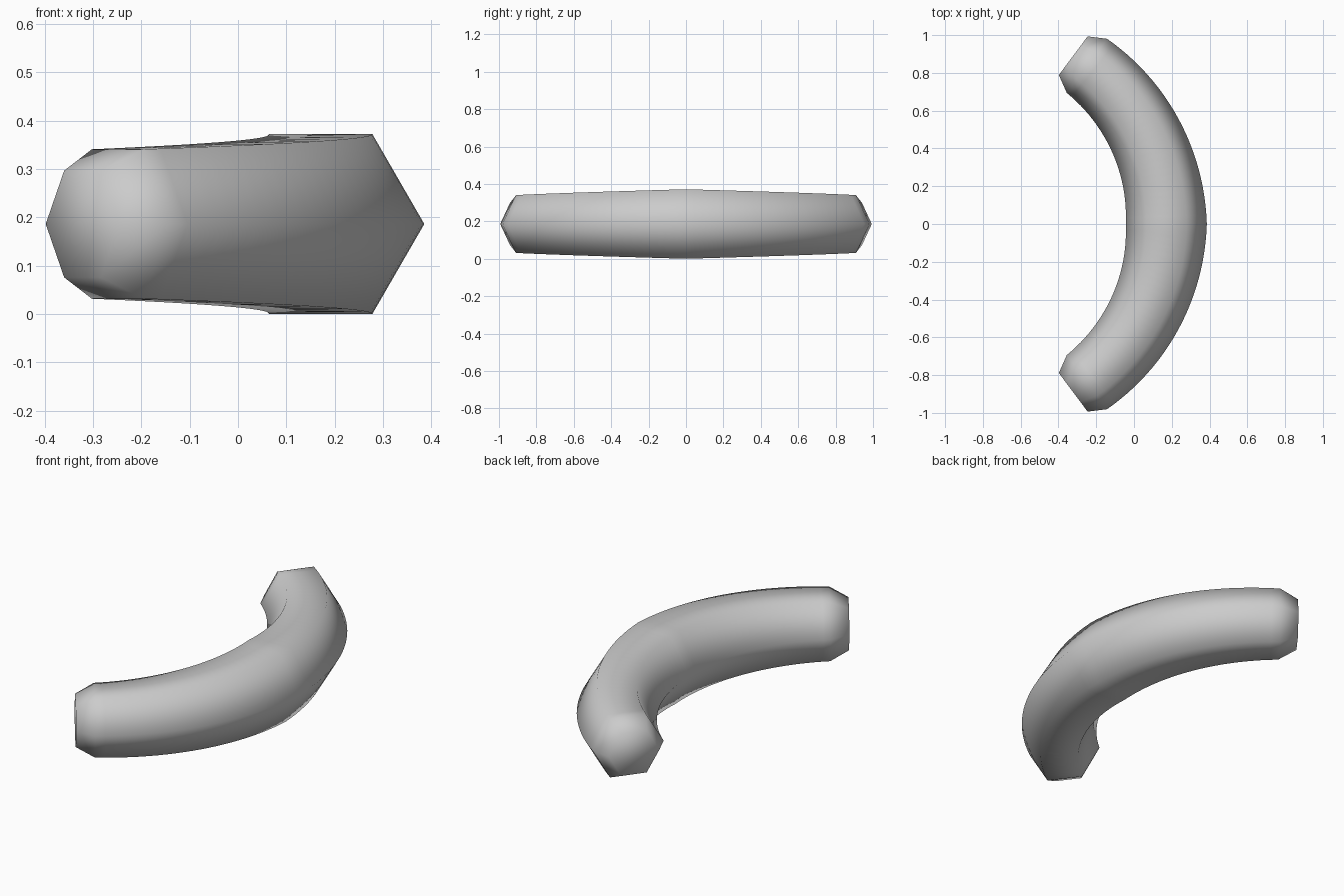
import bpy, bmesh
from math import sin, cos, pi, radians

if "Cube" in bpy.data.objects:
    bpy.data.objects.remove(bpy.data.objects["Cube"])

ARC_R, ARC_X, MID_Z = 1.044, -0.873, 0.186   # centre-line arc
HALF = radians(53.3)                         # half sweep of the arc
R_MID, R_END, R_TIP = 0.2145, 0.1785, 0.1275 # hexagon radii
TIP = 0.0905                                 # length of tapered end
SEG = 24                                     # segments per half

bm = bmesh.new()


def ring(angle, radius, push=0.0):
    """Hexagon across the arc at an angle, pushed along the tangent."""
    verts = []
    for i in range(6):
        a = i * pi / 3
        r = ARC_R + radius * cos(a)
        verts.append(bm.verts.new((ARC_X + r * cos(angle) - push * sin(angle),
                                   r * sin(angle) + push * cos(angle),
                                   MID_Z + radius * sin(a))))
    return verts


# Curved body, thinning evenly from the middle, with a tapered tip at each end
rings = [ring(-HALF, R_TIP, -TIP)]
for k in range(-SEG, SEG + 1):
    t = k / SEG
    rings.append(ring(t * HALF, R_MID + (R_END - R_MID) * abs(t)))
rings.append(ring(HALF, R_TIP, TIP))

for a, b in zip(rings, rings[1:]):
    for i in range(6):
        j = (i + 1) % 6
        bm.faces.new((a[i], a[j], b[j], b[i]))

# Flat end caps
bm.faces.new(rings[0])
bm.faces.new(rings[-1])
bmesh.ops.recalc_face_normals(bm, faces=bm.faces)
for f in bm.faces:
    f.smooth = True

mesh = bpy.data.meshes.new("curved_body")
bm.to_mesh(mesh)
bm.free()
bpy.context.collection.objects.link(bpy.data.objects.new("curved_body", mesh))
